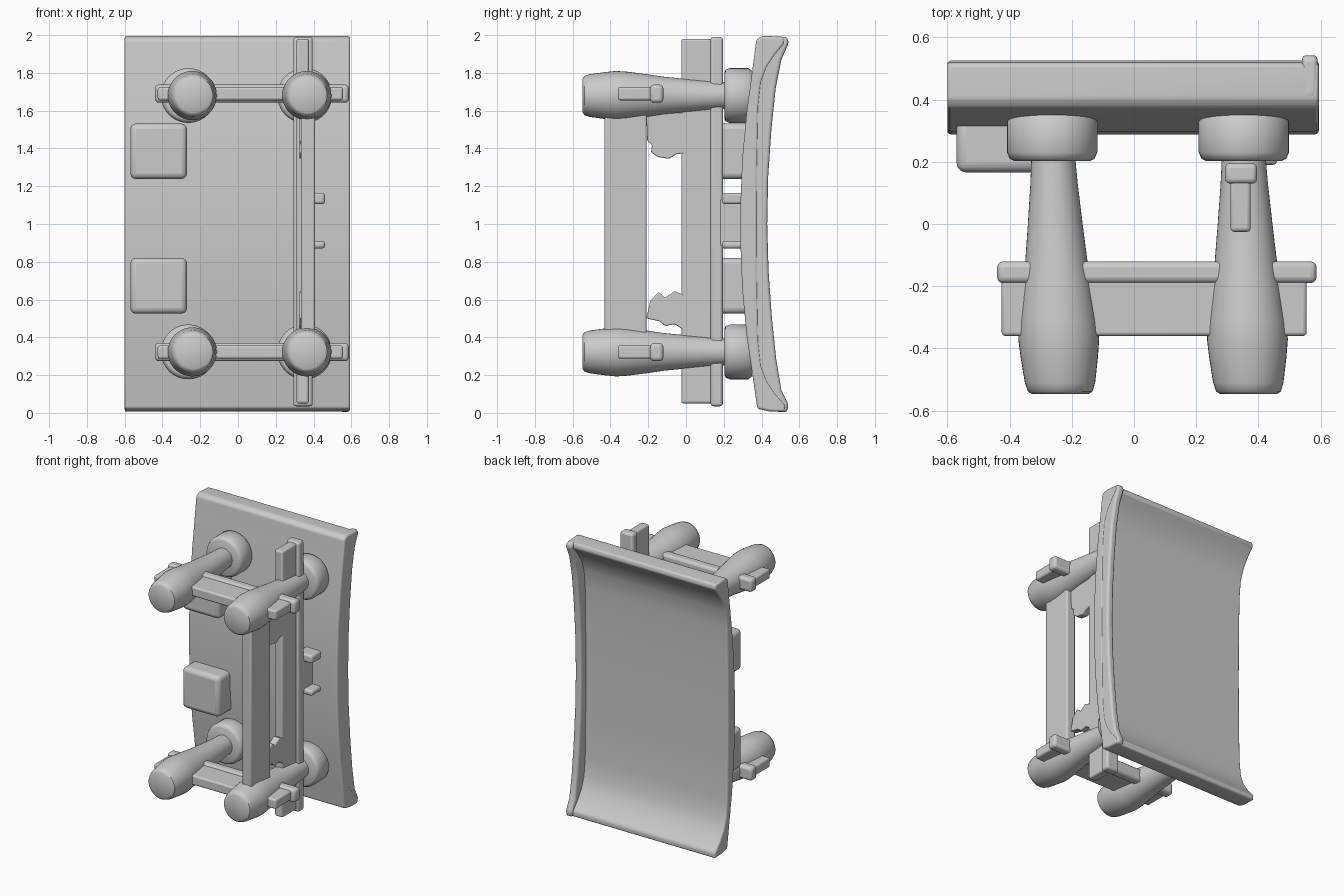
import bpy, bmesh, math
from mathutils import Matrix

cube = bpy.data.objects.get("Cube")
if cube:
    bpy.data.objects.remove(cube, do_unlink=True)

GREY = (0.6, 0.6, 0.6, 1)
grey = bpy.data.materials.new("plain grey")
grey.use_nodes = True
grey.diffuse_color = GREY
grey.node_tree.nodes["Principled BSDF"].inputs["Base Color"].default_value = GREY


def finish(name, bm, bevel=0.0):
    """Turn a bmesh into a softly bevelled, smooth shaded object."""
    bmesh.ops.recalc_face_normals(bm, faces=bm.faces)
    mesh = bpy.data.meshes.new(name)
    bm.to_mesh(mesh)
    bm.free()
    mesh.materials.append(grey)
    obj = bpy.data.objects.new(name, mesh)
    bpy.context.collection.objects.link(obj)
    if bevel:
        mod = obj.modifiers.new("soft edges", "BEVEL")
        mod.width, mod.segments, mod.limit_method = bevel, 3, "ANGLE"
    bpy.ops.object.select_all(action="DESELECT")
    bpy.context.view_layer.objects.active = obj
    obj.select_set(True)
    bpy.ops.object.shade_smooth_by_angle(angle=math.radians(40))
    return obj


def box(name, x, y, z, bevel=0.012):
    bm = bmesh.new()
    bmesh.ops.create_cube(bm, size=1)
    for v in bm.verts:
        v.co = [(r[0] + r[1]) / 2 + c * (r[1] - r[0]) for r, c in zip((x, y, z), v.co)]
    return finish(name, bm, bevel)


def extrude_x(name, outline, x0, x1, bevel=0.012):
    """Extrude a (y, z) outline from x0 to x1."""
    bm = bmesh.new()
    face = bm.faces.new([bm.verts.new((x0, y, z)) for y, z in outline])
    ext = bmesh.ops.extrude_face_region(bm, geom=[face])["geom"]
    bmesh.ops.translate(bm, vec=(x1 - x0, 0, 0),
                        verts=[g for g in ext if isinstance(g, bmesh.types.BMVert)])
    return finish(name, bm, bevel)


def lathe_y(name, profile, x, z, lean=0.0, sides=40):
    """Revolve (radius, y) points about a front-to-back axis; lean shifts x with depth."""
    bm = bmesh.new()
    verts = [bm.verts.new((r, y, 0)) for r, y in profile]
    edges = [bm.edges.new(p) for p in zip(verts, verts[1:])]
    bmesh.ops.spin(bm, geom=verts + edges, cent=(0, 0, 0), axis=(0, 1, 0),
                   angle=math.tau, steps=sides)
    bmesh.ops.remove_doubles(bm, verts=bm.verts, dist=0.0005)
    for v in bm.verts:
        v.co.x += lean * (v.co.y + 0.4)
    bmesh.ops.transform(bm, matrix=Matrix.Translation((x, 0, z)), verts=bm.verts)
    return finish(name, bm)


# Back panel: bowed front, flat back with curled top and bottom lips
front_edge = [(0.378, 0.022), (0.352, 0.2), (0.322, 0.4), (0.298, 0.65), (0.288, 0.9),
              (0.288, 1.1), (0.298, 1.35), (0.322, 1.6), (0.352, 1.82), (0.372, 1.975)]
flat_back = [(0.4, 1.995), (0.515, 1.988), (0.522, 1.955), (0.475, 1.9), (0.428, 1.83),
             (0.398, 1.75), (0.384, 1.62), (0.378, 1.3), (0.376, 1.0), (0.378, 0.7),
             (0.384, 0.38), (0.398, 0.25), (0.428, 0.17), (0.475, 0.1), (0.525, 0.045),
             (0.525, 0.006), (0.44, 0.008)]
extrude_x("back_panel", front_edge + flat_back, -0.6, 0.594, 0.012)

# Raised rim down the left edge of the panel
rim_front = [(y + 0.015, z) for y, z in front_edge]
rim_back = [(0.41, 1.996), (0.535, 1.99), (0.545, 1.96), (0.505, 1.87), (0.475, 1.72),
            (0.452, 1.5), (0.435, 1.25), (0.43, 1.0), (0.437, 0.75), (0.455, 0.5),
            (0.478, 0.28), (0.505, 0.12), (0.543, 0.045), (0.535, 0.004), (0.44, 0.008)]
extrude_x("panel_rim", rim_front + rim_back, 0.54, 0.59, 0.015)

# Tapered pegs with a round mounting flange at the panel
PEG = [(0, -0.547), (0.09, -0.547), (0.104, -0.538), (0.113, -0.51), (0.124, -0.43),
       (0.13, -0.37), (0.126, -0.31), (0.112, -0.2), (0.1, -0.12), (0.088, 0),
       (0.076, 0.13), (0.07, 0.22), (0, 0.22)]
FLANGE = [(0, 0.203), (0.122, 0.203), (0.136, 0.21), (0.145, 0.23), (0.145, 0.33),
          (0.13, 0.35), (0, 0.35)]
for level, z in (("upper", 1.68), ("lower", 0.323)):
    for side, x, flange_x, lean in (("right", -0.241, -0.263, -0.03),
                                    ("left", 0.365, 0.353, -0.02)):
        lathe_y(f"{level}_{side}_peg", PEG, x, z, lean)
        lathe_y(f"{level}_{side}_flange", FLANGE, flange_x, z)

# Cross bars through both pegs, each with a thicker rear rib
for level, z in (("upper", 1.69), ("lower", 0.322)):
    box(f"{level}_cross_bar", (-0.425, 0.555), (-0.36, -0.14), (z - 0.035, z + 0.035))
    box(f"{level}_cross_rib", (-0.44, 0.587), (-0.19, -0.12), (z - 0.048, z + 0.048), 0.02)

# Upright bar between the left pegs, and the tall T-section rail behind it
box("front_upright", (0.333, 0.408), (-0.432, -0.208), (0.34, 1.66))
box("rail_web", (0.31, 0.375), (-0.025, 0.17), (0.05, 1.98))
box("rail_flange", (0.293, 0.395), (0.13, 0.195), (0.035, 1.99), 0.015)

# Ragged gussets joining upright and rail
extrude_x("upper_gusset", [(0.0, 1.59), (-0.21, 1.58), (-0.205, 1.44), (-0.18, 1.42),
                           (-0.185, 1.38), (-0.15, 1.355), (-0.09, 1.345), (-0.05, 1.37),
                           (0.0, 1.375)], 0.325, 0.375, 0.006)
extrude_x("lower_gusset", [(0.0, 0.43), (-0.06, 0.47), (-0.11, 0.46), (-0.14, 0.485),
                           (-0.21, 0.5), (-0.19, 0.59), (-0.145, 0.64), (-0.11, 0.61),
                           (-0.06, 0.645), (0.0, 0.62)], 0.325, 0.375, 0.006)

# Small bracket tying the rail to the panel
box("bracket_web", (0.335, 0.395), (0.18, 0.30), (0.885, 1.13), 0.006)
for name, z0, z1 in (("upper", 1.105, 1.165), ("lower", 0.87, 0.91)):
    box(f"{name}_bracket_arm", (0.335, 0.46), (0.19, 0.31), (z0, z1), 0.015)

# Square pads on the right side of the panel
for name, z0, z1 in (("upper", 1.238, 1.532), ("lower", 0.525, 0.82)):
    box(f"{name}_pad", (-0.57, -0.27), (0.166, 0.36), (z0, z1), 0.03)
